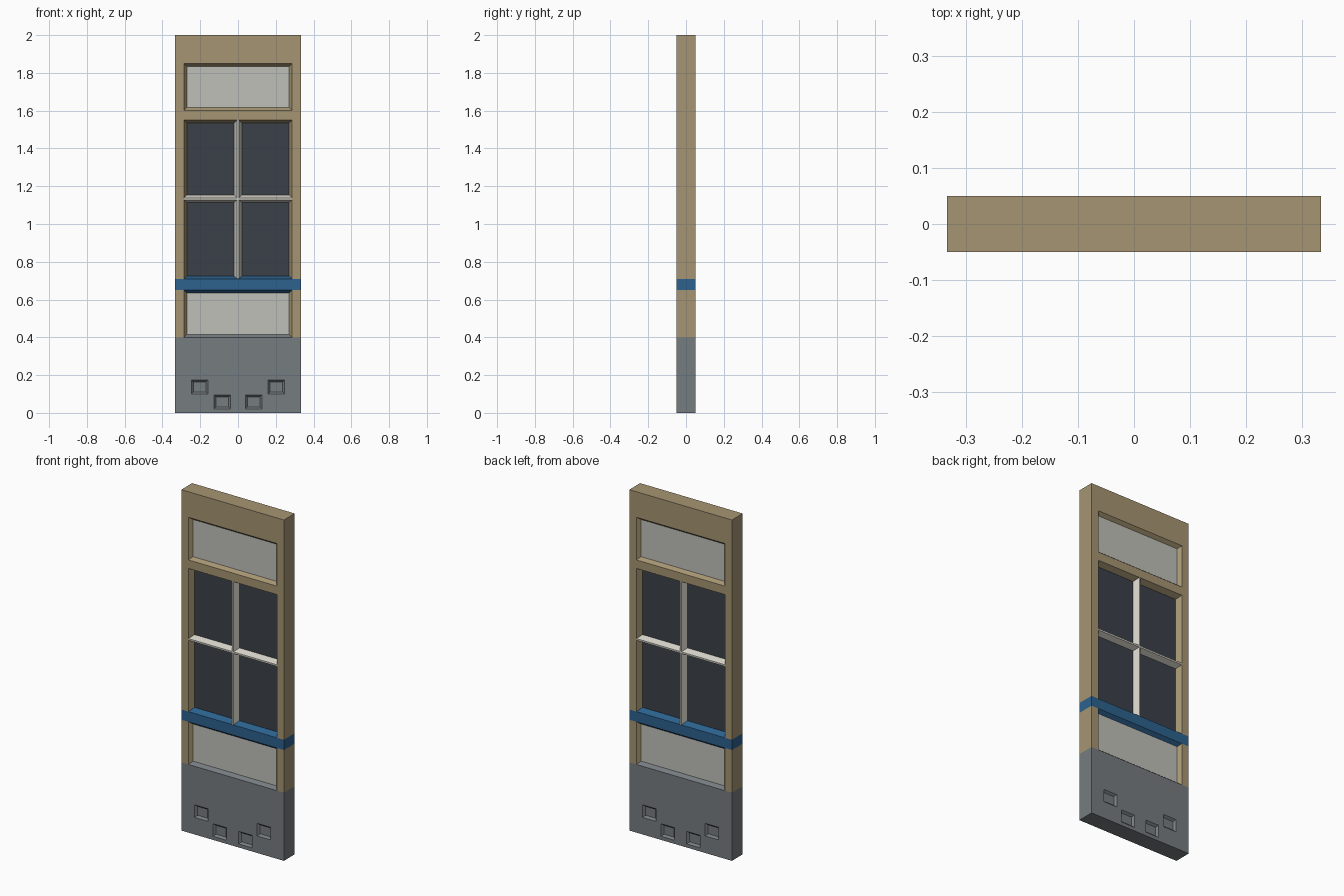
import bpy, bmesh
from mathutils import Vector

if "Cube" in bpy.data.objects:
    bpy.data.objects.remove(bpy.data.objects["Cube"])


def material(name, rgb):
    m = bpy.data.materials.new(name)
    m.use_nodes = True
    m.diffuse_color = (*rgb, 1)
    m.node_tree.nodes["Principled BSDF"].inputs["Base Color"].default_value = (*rgb, 1)
    return m


TAN = material("tan wall", (0.38, 0.30, 0.17))
GREY = material("grey base", (0.18, 0.20, 0.215))
BLUE = material("blue band", (0.026, 0.122, 0.27))
PANEL = material("pale panel", (0.53, 0.53, 0.49))
GLASS = material("dark glass", (0.044, 0.051, 0.065))
BAR = material("off-white bar", (0.66, 0.64, 0.57))

HALF_W, HALF_D, HEIGHT = 0.333, 0.05, 2.0
BASE_TOP, BAND_LOW, BAND_TOP = 0.40, 0.65, 0.71
OPEN_X, WINDOW_TOP = 0.287, 1.55

# Recesses: x range, z range, bevel, depth, floor material slot
recesses = [
    (-OPEN_X, OPEN_X, 1.60, 1.85, 0.016, 0.02, 3),
    (-OPEN_X, OPEN_X, BAND_TOP, WINDOW_TOP, 0.016, 0.034, 4),
    (-OPEN_X, OPEN_X, BASE_TOP, BAND_LOW, 0.016, 0.02, 3),
]
for side in (-1, 1):
    for cx, cz in ((0.203, 0.137), (0.083, 0.058)):
        recesses.append((side * cx - 0.044, side * cx + 0.044,
                         cz - 0.037, cz + 0.037, 0.011, 0.012, 1))


def make_object(name, bm, mats):
    me = bpy.data.meshes.new(name)
    bm.to_mesh(me)
    bm.free()
    for m in mats:
        me.materials.append(m)
    ob = bpy.data.objects.new(name, me)
    bpy.context.collection.objects.link(ob)
    return ob


# Wall slab, cut into cells along every recess edge
bm = bmesh.new()
bmesh.ops.create_cube(bm, size=1)
for v in bm.verts:
    v.co = Vector((v.co.x * 2 * HALF_W, v.co.y * 2 * HALF_D, (v.co.z + 0.5) * HEIGHT))


def cut(axis, value):
    no = Vector((0, 0, 0))
    no[axis] = 1
    bmesh.ops.bisect_plane(bm, geom=bm.verts[:] + bm.edges[:] + bm.faces[:],
                           plane_co=no * value, plane_no=no, dist=1e-5)


for x in sorted({round(v, 4) for r in recesses for v in r[:2]}):
    cut(0, x)
for z in sorted({round(v, 4) for r in recesses for v in r[2:4]}):
    cut(2, z)

# Sink the bevelled recesses on both faces
floors = []
for x0, x1, z0, z1, bevel, depth, slot in recesses:
    for side in (-1, 1):
        cells = []
        for f in bm.faces:
            c = f.calc_center_median()
            if x0 < c.x < x1 and z0 < c.z < z1 and abs(c.y - side * HALF_D) < 1e-4:
                cells.append(f)
        bmesh.ops.inset_region(bm, faces=cells, thickness=bevel, depth=0,
                               use_boundary=True, use_even_offset=True)
        for v in {v for f in cells for v in f.verts}:
            v.co.y -= side * depth
        floors += [(f, slot) for f in cells]

# Wall colour by height; sloped edges take the colour of the band they start from
bm.normal_update()
for f in bm.faces:
    z = f.calc_center_median().z
    slope = f.normal.z if abs(f.normal.y) < 0.99 and abs(f.normal.z) < 0.99 else 0
    if slope > 0.1:
        z = min(v.co.z for v in f.verts) - 0.001
    elif slope < -0.1:
        z = max(v.co.z for v in f.verts) + 0.001
    f.material_index = 1 if z < BASE_TOP else 2 if BAND_LOW < z < BAND_TOP else 0
for f, slot in floors:
    f.material_index = slot
make_object("wall", bm, [TAN, GREY, BLUE, PANEL, GLASS])


# Window bars: hexagonal section, widest at the glass, visible on both faces
def window_bar(name, start, end, across):
    glass_y = HALF_D - 0.034
    front_y = HALF_D - 0.001
    section = [(-0.005, -front_y), (0.005, -front_y), (0.02, -glass_y),
               (0.02, glass_y), (0.005, front_y), (-0.005, front_y),
               (-0.02, glass_y), (-0.02, -glass_y)]
    b = bmesh.new()
    face = b.faces.new([b.verts.new(start + across * a + Vector((0, y, 0)))
                        for a, y in section])
    ext = bmesh.ops.extrude_face_region(b, geom=[face], use_keep_orig=True)
    moved = [g for g in ext["geom"] if isinstance(g, bmesh.types.BMVert)]
    bmesh.ops.translate(b, verts=moved, vec=end - start)
    bmesh.ops.recalc_face_normals(b, faces=b.faces)
    make_object(name, b, [BAR])


X, Z = Vector((1, 0, 0)), Vector((0, 0, 1))
mid = (BAND_TOP + WINDOW_TOP) / 2 + 0.003
window_bar("vertical_window_bar", Z * BAND_TOP, Z * WINDOW_TOP, X)
window_bar("horizontal_window_bar", Z * mid - X * OPEN_X, Z * mid + X * OPEN_X, Z)
